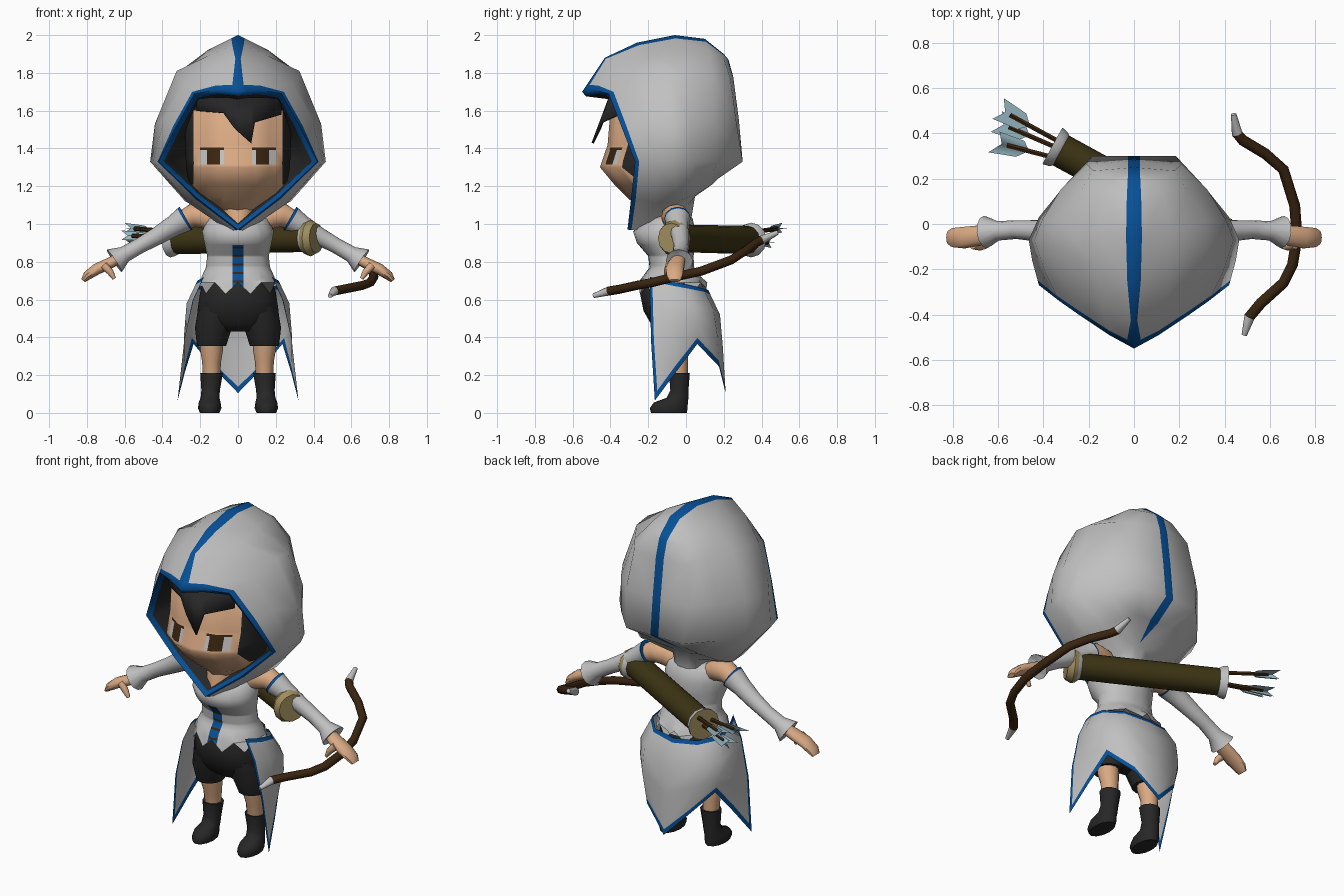
import bpy, bmesh, math
from mathutils import Vector

if "Cube" in bpy.data.objects:
    bpy.data.objects.remove(bpy.data.objects["Cube"])

COLOURS = {
    "cloth": (.53, .53, .53), "skin": (.7, .4, .23), "blue": (.002, .08, .31),
    "black": (.02, .02, .02), "olive": (.045, .034, .007), "brown": (.042, .018, .005),
    "pale blue": (.3, .46, .52), "tan": (.35, .27, .11)}
MATS = {}
for label, rgb in COLOURS.items():
    m = bpy.data.materials.new(label)
    m.use_nodes = True
    m.diffuse_color = (*rgb, 1)
    bsdf = next(n for n in m.node_tree.nodes if n.type == "BSDF_PRINCIPLED")
    bsdf.inputs["Base Color"].default_value = (*rgb, 1)
    bsdf.inputs["Roughness"].default_value = .8
    MATS[label] = m


def mix(a, b, t):
    return Vector(a).lerp(Vector(b), t)


def build(name, verts, faces, cols, mirror=False, cuts=(), paint=None, angle=50, thick=0):
    """Mesh object; cuts are (axis, value) planes, paint recolours by face centre."""
    keys = list(COLOURS)
    bm = bmesh.new()
    vs = [bm.verts.new(v) for v in verts]
    for f, c in zip(faces, cols):
        bm.faces.new([vs[i] for i in f]).material_index = keys.index(c)
    bmesh.ops.remove_doubles(bm, verts=bm.verts[:], dist=1e-4)
    for axis, value in cuts:
        no = Vector([float(k == axis) for k in range(3)])
        bmesh.ops.bisect_plane(bm, geom=bm.verts[:] + bm.edges[:] + bm.faces[:],
                               dist=1e-5, plane_co=no * value, plane_no=no)
    bmesh.ops.recalc_face_normals(bm, faces=bm.faces[:])
    used = []
    for f in bm.faces:
        c = paint(f.calc_center_median()) if paint else None
        c = c or keys[f.material_index]
        if c not in used:
            used.append(c)
        f.material_index = used.index(c)
    me = bpy.data.meshes.new(name)
    bm.to_mesh(me)
    bm.free()
    for c in used:
        me.materials.append(MATS[c])
    ob = bpy.data.objects.new(name, me)
    bpy.context.collection.objects.link(ob)
    bpy.ops.object.select_all(action="DESELECT")
    ob.select_set(True)
    bpy.context.view_layer.objects.active = ob
    bpy.ops.object.shade_smooth_by_angle(angle=math.radians(angle))
    if thick:
        ob.modifiers.new("Thickness", "SOLIDIFY").thickness = thick
    if mirror:
        ob.modifiers.new("Mirror", "MIRROR")


def grid(name, rows, colour, closed=False, caps=None, **kw):
    """Skin a list of point rows; colour(i, j) names the colour of each face."""
    n = len(rows[0])
    faces, cols = [], []
    for i in range(len(rows) - 1):
        for j in range(n if closed else n - 1):
            k = (j + 1) % n
            faces.append((i * n + j, i * n + k, i * n + n + k, i * n + n + j))
            cols.append(colour(i, j))
    if caps:
        faces += [tuple(range(n)), tuple(range(len(rows) * n - n, len(rows) * n))]
        cols += caps
    build(name, [p for r in rows for p in r], faces, cols, **kw)


def tube(name, rings, cols, n=12, upright=False, hem=0, **kw):
    """Loft rings (x, y, z, rx, ry); cols is one colour or one per segment."""
    if isinstance(cols, str):
        cols = [cols] * (len(rings) - 1)
    pts = [Vector(r[:3]) for r in rings]
    rows = []
    for i, r in enumerate(rings):
        t = pts[min(i + 1, len(pts) - 1)] - pts[max(i - 1, 0)]
        v = Vector((0, 1, 0)) if upright else Vector((0, 0, 1)).cross(t).normalized()
        u = Vector((1, 0, 0)) if upright else v.cross(t).normalized()
        rows.append([pts[i] + u * r[3] * math.cos(a) + v * r[-1] * math.sin(a)
                     for a in (math.tau * k / n for k in range(n))])
    for k, p in enumerate(rows[-1]):  # zigzag lower edge
        p.z -= hem * (-1) ** k
    caps = kw.pop("caps", [cols[0], cols[-1]])
    grid(name, rows, lambda i, j: cols[i], closed=True, caps=caps, **kw)


# Hood: half rings from the face opening to the back, ridge down to the neck
rim = [(0, -.55, 1.70), (.11, -.49, 1.71), (.23, -.41, 1.69), (.33, -.34, 1.51),
       (.42, -.27, 1.33), (.22, -.29, 1.14), (0, -.31, .97), (0, -.31, .97)]
shell = [
    [(0, -.43, 1.88), (.13, -.38, 1.83), (.29, -.28, 1.74), (.39, -.22, 1.56),
     (.45, -.16, 1.33), (.26, -.17, 1.11), (.1, -.2, 1.0), (.07, -.2, .96)],
    [(0, -.26, 1.96), (.16, -.2, 1.89), (.325, -.1, 1.81), (.44, -.07, 1.53),
     (.465, -.07, 1.33), (.28, -.04, 1.12), (.1, -.09, 1.05), (.08, -.1, 1.0)],
    [(0, -.06, 2), (.16, -.04, 1.92), (.32, .01, 1.8), (.405, .02, 1.55),
     (.42, .03, 1.33), (.26, .06, 1.16), (.08, .01, 1.1), (.07, 0, 1.02)],
    [(0, .1, 1.98), (.13, .12, 1.92), (.24, .14, 1.79), (.325, .15, 1.55),
     (.315, .16, 1.33), (.19, .14, 1.21), (.04, .04, 1.14), (.04, .02, 1.03)],
    [(0, .2, 1.9), (.1, .2, 1.88), (.18, .235, 1.77), (.21, .265, 1.55),
     (.185, .3, 1.33), (.11, .17, 1.24), (0, .05, 1.16), (0, .03, 1.04)],
    [(0, .2, 1.9), (0, .225, 1.87), (0, .25, 1.78), (0, .28, 1.55),
     (0, .3, 1.33), (0, .17, 1.24), (0, .05, 1.16), (0, .03, 1.04)]]


def inner(sx, dy, sz):
    return [(x * sx, y + dy, 1.36 + (z - 1.36) * sz) for x, y, z in rim]


edge = [mix(a, b, .2) for a, b in zip(rim, shell[0])]
seam = [mix(a, b, 1 - .026 / a[0] if a[0] else 0) for a, b in zip(*shell[-2:])]
shell.insert(-1, seam)
hood = [inner(.6, .29, .7), inner(.85, .18, .87), inner(.93, .02, .93), rim, edge] + shell
# narrow ridge stripe, pinched above the brow
stripe = [.03, .03, .03, .05, .03, .014, .03, .035, .032, .028, .028, .028]
for row, w in zip(hood, stripe):
    row.insert(1, mix(row[0], row[1], min(1, w / row[1][0]) if row[1][0] else 1))


def hood_colour(i, j):
    if i < 2:
        return "black"
    if i < 4 or j == 0 or (i == len(hood) - 2 and j < 7):
        return "blue"
    return "cloth"


grid("hood", hood, hood_colour, mirror=True, angle=75)

# Head with hair cap and painted eyes
head = [[(0, f, z), (.45 * w, f + .03, z), (.85 * w, f + .11, z), (w, max(-.15, f + .13), z),
         (.8 * w, b - .04, z), (0, b, z)]
        for z, f, w, b in ((1.06, -.22, .12, -.04), (1.13, -.3, .2, -.03), (1.21, -.38, .26, .02),
                           (1.3, -.455, .275, .1), (1.42, -.415, .28, .14), (1.6, -.4, .28, .14),
                           (1.72, -.28, .22, .1))]


def face_paint(c):
    if c.z > 1.6 or c.x > .235 or c.y > -.12:
        return "black" if c.z > 1.2 else "skin"
    if .075 < c.x < .2 and 1.315 < c.z < 1.405:
        return "brown" if c.z > 1.392 or .095 < c.x < .165 else "cloth"


grid("head", head, lambda i, j: "skin", mirror=True, paint=face_paint, angle=75,
     cuts=[(0, x) for x in (.075, .095, .165, .2, .235)] + [(2, z) for z in (1.315, 1.392, 1.405)])
fringe = [(-.22, -.35, 1.6), (-.08, -.43, 1.59), (-.02, -.46, 1.51), (.07, -.5, 1.43),
          (.09, -.45, 1.54), (.23, -.36, 1.58)]
grid("hair_fringe", [[(x, max(y, -.42) + .01, 1.67) for x, y, z in fringe], fringe],
     lambda i, j: "black", thick=.012)

# Torso, laced corset and shorts
tube("neck", [(0, -.13, .97, .07, .13), (0, -.11, 1.06, .1, .13), (0, -.1, 1.2, .09, .1)],
     "skin", upright=True)


def corset_paint(c):
    if c.z > 1.0 and abs(c.x) > .12:
        return "skin"
    if abs(c.x) < .03 and c.y < -.1 and c.z < .89:
        return "brown" if (c.z - .69) % .045 < .01 else "blue"


rungs = [.69 + .045 * k + d for k in range(5) for d in (0, .01)]
tube("corset", [(0, -.07, 1.07, .08, .06), (0, -.085, 1.03, .16, .12), (0, -.115, .96, .19, .165),
                (0, -.105, .9, .178, .155), (0, -.08, .83, .163, .12), (0, -.075, .77, .17, .118),
                (0, -.075, .72, .193, .155), (0, -.07, .66, .21, .183)],
     "cloth", n=20, upright=True, hem=.03, paint=corset_paint, angle=70,
     cuts=[(0, -.12), (0, .12), (0, -.03), (0, .03), (2, .89)] + [(2, z) for z in rungs])
tube("shorts", [(0, -.085, .72, .17, .12), (0, -.085, .64, .2, .16), (0, -.08, .54, .215, .145),
                (0, -.075, .47, .18, .11), (0, -.07, .43, .1, .07)], "black", n=16, upright=True)
tube("shorts_leg", [(.11, -.075, .56, .1, .12), (.13, -.07, .45, .098, .11), (.14, -.06, .355, .077, .085)],
     "black", upright=True, mirror=True)
tube("leg", [(.14, -.055, .38, .06), (.14, -.05, .33, .06), (.14, -.04, .27, .05), (.14, -.035, .18, .045)],
     "skin", upright=True, mirror=True)
tube("boot", [(.14, -.035, .21, .06, .055), (.145, -.035, .12, .049, .048), (.148, -.045, .08, .05, .058),
              (.15, -.08, .055, .058, .09), (.15, -.092, .025, .062, .1), (.15, -.09, 0, .052, .095)],
     "black", upright=True, mirror=True)

# Open skirt: columns run from the front edge round to the back point
columns = [
    [(.18, -.19, .72), (.235, -.19, .6), (.285, -.185, .38), (.32, -.165, .065)],
    [(.215, -.1, .7), (.272, -.08, .58), (.285, -.07, .42), (.28, -.05, .22)],
    [(.22, 0, .68), (.265, .05, .56), (.262, .06, .46), (.235, .06, .365)],
    [(.14, .09, .66), (.175, .145, .55), (.175, .165, .42), (.135, .175, .245)],
    [(0, .118, .65), (0, .18, .52), (0, .195, .35), (0, .21, .105)]]
columns.insert(1, [mix(a, b, .13) for a, b in zip(*columns[:2])])
skirt = []
for p, q, r, s in columns:
    skirt.append([p, mix(p, q, .18), q, r, mix(s, r, .033 / (Vector(s) - Vector(r)).length), s])
grid("skirt", skirt, lambda i, j: "blue" if i == 0 or j in (0, 4) else "cloth", mirror=True)

# Arms
tube("shoulder", [(.1, -.075, 1.0, .05), (.17, -.065, 1.04, .066), (.24, -.05, 1.045, .062),
                  (.33, -.04, 1.0, .045)], "skin", mirror=True)
tube("sleeve", [(.275, -.045, 1.03, .07), (.284, -.045, 1.025, .068), (.34, -.04, .99, .056),
                (.43, -.03, .935, .047), (.52, -.025, .885, .041), (.6, -.03, .84, .043),
                (.655, -.035, .805, .072), (.645, -.035, .81, .04)], ["blue"] + ["cloth"] * 6, mirror=True)
tube("hand", [(.62, -.035, .825, .028, .034), (.68, -.05, .792, .03, .046), (.75, -.06, .76, .03, .05),
              (.8, -.06, .725, .024, .044), (.82, -.06, .7, .012, .03)], "skin", n=10, mirror=True)
tube("thumb", [(.71, -.09, .78, .022), (.675, -.1, .745, .018), (.655, -.1, .71, .01)],
     "skin", n=8, mirror=True)

# Bow with pale tips
bow = [(.44, .485, .955), (.455, .4, .915), (.48, .37, .9), (.58, .31, .855), (.66, .24, .81), (.71, .08, .75),
       (.72, -.06, .72), (.7, -.18, .69), (.66, -.26, .675), (.56, -.35, .655), (.51, -.41, .645),
       (.487, -.49, .62)]
tube("bow", [(*p, .012 if i in (0, len(bow) - 1) else .024) for i, p in enumerate(bow)],
     ["cloth"] + ["brown"] * 9 + ["cloth"], n=8)

# Quiver slung across the back, flared at both ends
low, top = Vector((.4, -.07, .925)), Vector((-.36, .345, .915))
tube("quiver", [(*low.lerp(top, t), r) for t, r in ((-.02, .08), (.02, .096), (.045, .09), (.07, .073),
                                                     (.95, .075), (.965, .085), (1, .092))],
     ["tan", "tan", "cloth", "olive", "cloth", "cloth"], n=12, angle=35, caps=["tan", "tan"])

# Arrows fanning out of the quiver, each with a broad and a slim vane
along = (top - low).normalized()
across = along.cross(Vector((0, 0, 1)))
up = Vector((0, 0, 1))
vane = [(0, 0), (.04, .04), (.16, .052), (.125, 0), (.16, -.052), (.04, -.04)]
for k, (near, far, lift, reach) in enumerate(((.03, .03, .055, .13), (0, -.01, -.01, .11),
                                              (-.05, -.07, .02, .08))):
    base = top + across * near + up * lift * .8
    end = top + along * reach + across * far + up * lift
    aim = (end - base).normalized()
    tube(f"arrow_shaft_{k}", [(*(base - aim * .1), .012), (*(end + aim * .1), .012)], "brown", n=6)
    verts = [end + aim * a + d * b for d in (across, up * .5) for a, b in vane]
    build(f"arrow_vanes_{k}", verts, [(0, 1, 2, 3), (0, 3, 4, 5), (6, 7, 8, 9), (6, 9, 10, 11)],
          ["pale blue"] * 4)
